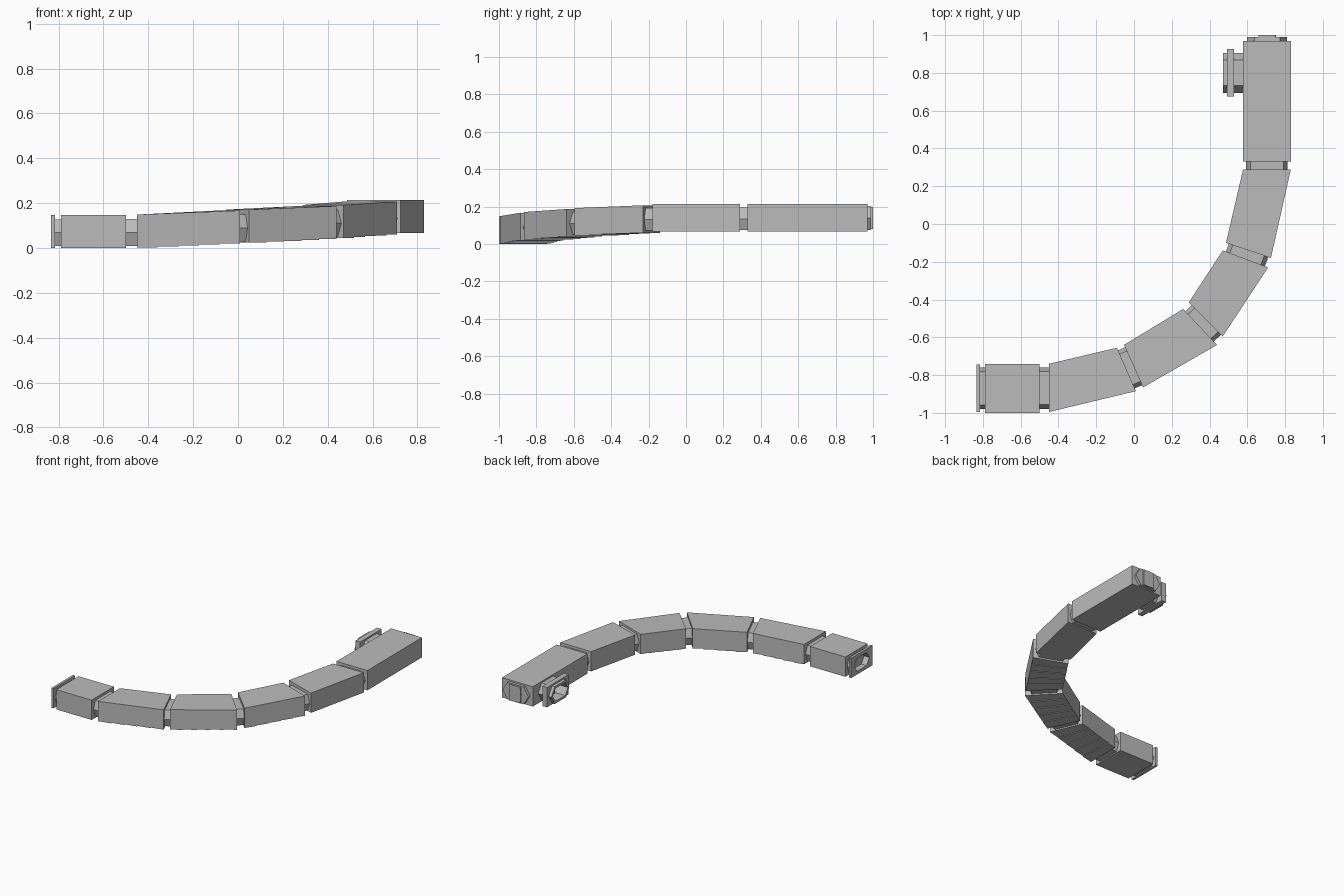
import bpy, bmesh, math
from mathutils import Vector

cube = bpy.data.objects.get("Cube")
if cube:
    bpy.data.objects.remove(cube)

GREY = bpy.data.materials.new("plain_grey")
GREY.use_nodes = True
GREY.diffuse_color = (0.5, 0.5, 0.5, 1)
GREY.node_tree.nodes["Principled BSDF"].inputs["Base Color"].default_value = (0.5, 0.5, 0.5, 1)

HEIGHT = 0.147


def finish(name, bm):
    bmesh.ops.recalc_face_normals(bm, faces=bm.faces)
    mesh = bpy.data.meshes.new(name)
    bm.to_mesh(mesh)
    bm.free()
    mesh.materials.append(GREY)
    obj = bpy.data.objects.new(name, mesh)
    bpy.context.collection.objects.link(obj)


def section(name, start, end, z0, z1):
    """Box between two (left, right) edge pairs; a rising one has a stepped floor."""
    steps = 5 if z1 > z0 else 1
    profile = [(0, z0 + HEIGHT)]
    for i in range(steps):
        z = z0 + (z1 - z0) * i / max(steps - 1, 1)
        profile += [(i / steps, z), ((i + 1) / steps, z)]
    profile.append((1, z1 + HEIGHT))
    bm = bmesh.new()
    sides = []
    for a, b in zip(start, end):
        a, b = Vector(a), Vector(b)
        sides.append([bm.verts.new((*a.lerp(b, t), z)) for t, z in profile])
    left, right = sides
    bm.faces.new(left)
    bm.faces.new(right)
    for i in range(len(left)):
        j = (i + 1) % len(left)
        bm.faces.new((left[i], left[j], right[j], right[i]))
    finish(name, bm)


def prism(name, outline, centre, angle, d0, d1, z, inner=None):
    """Extrude an outline along a heading; an inner outline leaves a hole."""
    bm = bmesh.new()
    c, s = math.cos(angle), math.sin(angle)

    def loop(points, d):
        return [bm.verts.new((centre[0] + c * d - s * u, centre[1] + s * d + c * u, z + v))
                for u, v in points]

    def bridge(a, b):
        for i in range(len(a)):
            j = (i + 1) % len(a)
            bm.faces.new((a[i], a[j], b[j], b[i]))

    near, far = loop(outline, d0), loop(outline, d1)
    bridge(near, far)
    if inner:
        hole_near, hole_far = loop(inner, d0), loop(inner, d1)
        bridge(hole_near, hole_far)
        bridge(near, hole_near)
        bridge(far, hole_far)
    else:
        bm.faces.new(near)
        bm.faces.new(far)
    finish(name, bm)


def hexagon(mid, flat, low, high):
    m = (low + high) / 2
    return [(-mid, m), (-flat, low), (flat, low), (mid, m), (flat, high), (-flat, high)]


JOINT = hexagon(0.11, 0.088, 0.008, 0.128)
PORT = hexagon(0.106, 0.067, 0.008, 0.136)
HOLE = hexagon(0.088, 0.056, 0.024, 0.12)
DOOR = hexagon(0.047, 0.045, 0.012, 0.132)
PLATE = hexagon(0.126, 0.126, 0, HEIGHT)

# Corridor sections: start edge, end edge, floor heights
sections = [
    ("first_section", ((-.79, -.74), (-.79, -1)), ((-.5, -.74), (-.5, -1)), 0, 0),
    ("second_section", ((-.45, -.74), (-.45, -.995)), ((-.09, -.655), (.01, -.885)), .002, .02),
    ("third_section", ((-.053, -.64), (.048, -.865)), ((.26, -.45), (.44, -.64)), .024, .04),
    ("fourth_section", ((.29, -.415), (.47, -.595)), ((.47, -.14), (.71, -.23)), .045, .06),
    ("fifth_section", ((.487, -.1), (.725, -.18)), ((.577, .288), (.83, .288)), .067, .067),
    ("last_section", ((.577, .33), (.83, .33)), ((.577, .97), (.83, .97)), .067, .067),
]
for sec in sections:
    section(*sec)

# Narrow collars between neighbouring sections
for before, after in zip(sections, sections[1:]):
    corners = [Vector(p) for p in (*before[2], *after[1])]
    centre = sum(corners, Vector((0, 0))) / 4
    across = corners[0] - corners[1]
    angle = math.atan2(-across.x, across.y)
    prism("joint_collar", JOINT, centre, angle, -0.035, 0.035, (before[4] + after[3]) / 2)

# Open doorway at the first end
first = (-0.79, -0.87)
prism("entry_collar", JOINT, first, math.pi, -0.005, 0.03, 0, HOLE)
prism("entry_plate", PLATE, first, math.pi, 0.025, 0.043, 0, HOLE)

# Side port with a flange and a recessed door
side = (0.577, 0.8)
prism("side_port_collar", PORT, side, math.pi, -0.005, 0.107, 0.067, HOLE)
prism("side_port_plate", PLATE, side, math.pi, 0.047, 0.085, 0.067, HOLE)
prism("side_port_door", DOOR, side, math.pi, -0.005, 0.03, 0.067)

# Closed port at the far end
far = (0.705, 0.97)
prism("end_port_collar", PORT, far, math.pi / 2, -0.005, 0.02, 0.067)
prism("end_port_door", DOOR, far, math.pi / 2, 0, 0.03, 0.067)
